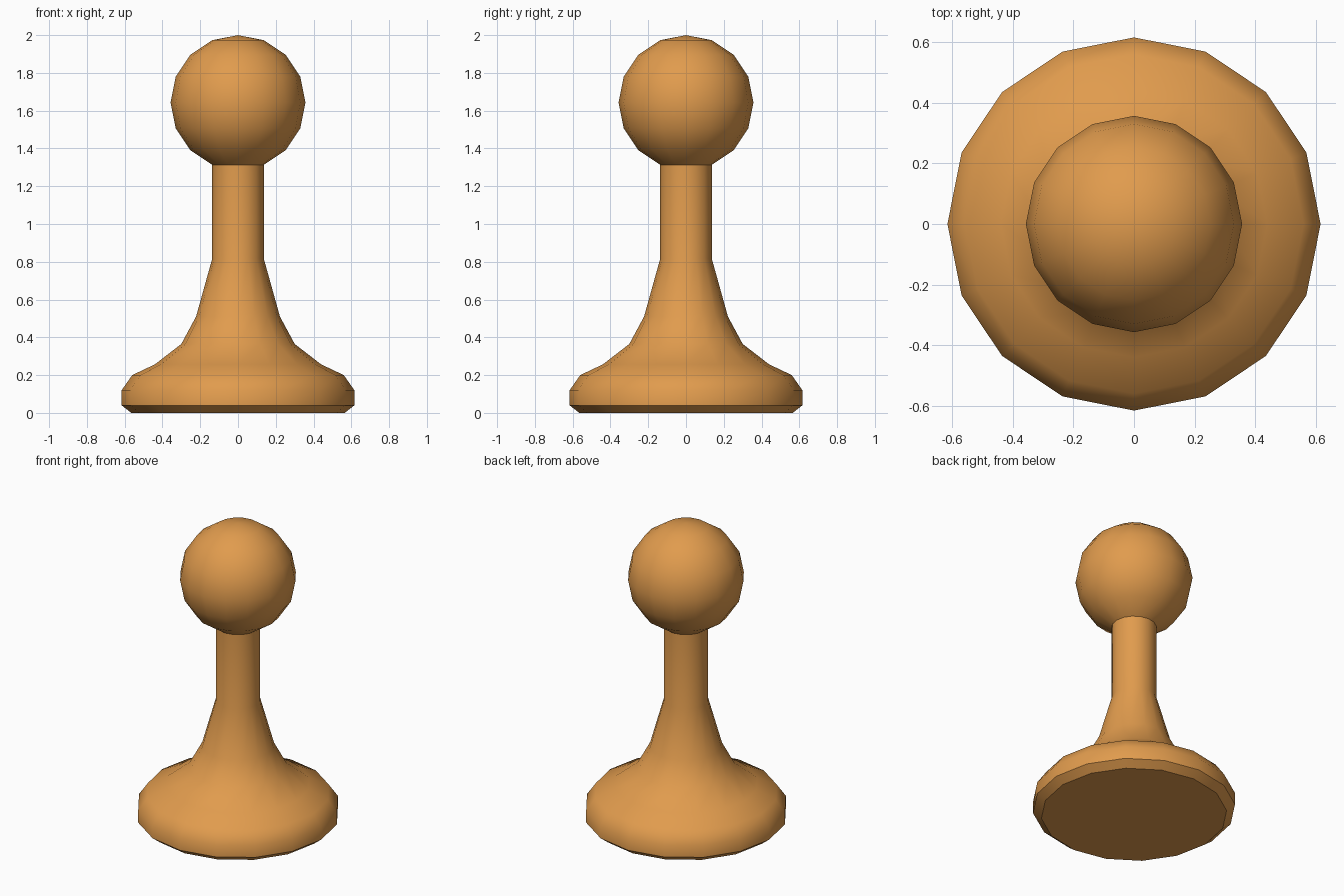
import bpy, bmesh, math

if "Cube" in bpy.data.objects:
    bpy.data.objects.remove(bpy.data.objects["Cube"])

SIDES = 16
wood = bpy.data.materials.new("warm_orange_wood")
wood.diffuse_color = (0.75, 0.33, 0.075, 1)
wood.use_nodes = True
wood.node_tree.nodes["Principled BSDF"].inputs["Base Color"].default_value = wood.diffuse_color


def lathe(name, profile, sharp_heights=()):
    """Revolve an (r, z) profile around z; edges lying at sharp_heights stay crisp."""
    bm = bmesh.new()
    rings = []
    for r, z in profile:
        if r == 0:
            rings.append([bm.verts.new((0, 0, z))] * SIDES)
        else:
            rings.append([bm.verts.new((r * math.cos(2 * math.pi * i / SIDES),
                                        r * math.sin(2 * math.pi * i / SIDES), z))
                          for i in range(SIDES)])
    for a, b in zip(rings, rings[1:]):
        for i in range(SIDES):
            j = (i + 1) % SIDES
            corners = list(dict.fromkeys((a[i], a[j], b[j], b[i])))
            bm.faces.new(corners)
    for f in bm.faces:
        f.smooth = True
    for e in bm.edges:
        za, zb = (v.co.z for v in e.verts)
        on_rim = all(v.co.xy.length > 0.01 for v in e.verts)
        if on_rim and abs(za - zb) < 1e-5 and any(abs(za - h) < 1e-4 for h in sharp_heights):
            e.smooth = False
    mesh = bpy.data.meshes.new(name)
    bm.to_mesh(mesh)
    bm.free()
    mesh.materials.append(wood)
    obj = bpy.data.objects.new(name, mesh)
    bpy.context.collection.objects.link(obj)
    return obj


# Foot, flared body and straight neck
lathe("base_and_stem",
      [(0, 0), (0.565, 0), (0.616, 0.04), (0.616, 0.12), (0.56, 0.20),
       (0.44, 0.257), (0.30, 0.365), (0.222, 0.51), (0.137, 0.815), (0.137, 1.314)],
      sharp_heights=(0, 0.04))

# Ball head, opening onto the neck
R, CZ = 0.357, 1.643
lathe("ball_head",
      [(R * math.cos(math.radians(a)), CZ + R * math.sin(math.radians(a)))
       for a in (-67.5, -45, -22.5, 0, 22.5, 45, 67.5)] + [(0, CZ + R)])
